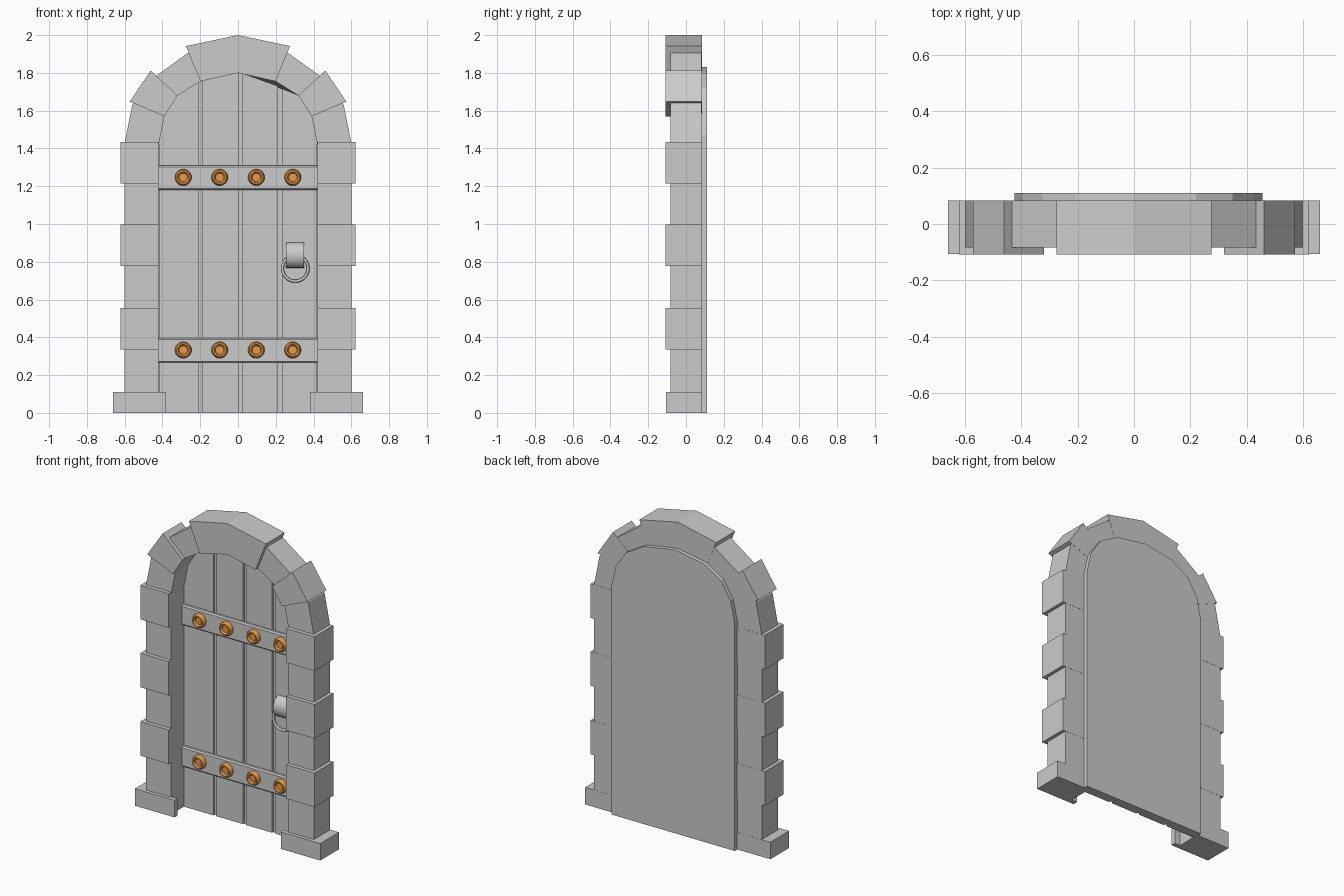
import bpy, bmesh, math
from mathutils import Matrix, Vector

if "Cube" in bpy.data.objects:
    bpy.data.objects.remove(bpy.data.objects["Cube"])


def finish(bm, name, smooth=False, mat=None):
    bmesh.ops.recalc_face_normals(bm, faces=bm.faces)
    me = bpy.data.meshes.new(name)
    bm.to_mesh(me)
    bm.free()
    ob = bpy.data.objects.new(name, me)
    bpy.context.collection.objects.link(ob)
    if mat:
        me.materials.append(mat)
    if smooth:
        bpy.ops.object.select_all(action='DESELECT')
        ob.select_set(True)
        bpy.context.view_layer.objects.active = ob
        bpy.ops.object.shade_smooth_by_angle(angle=math.radians(35))
    return ob


def prism(name, outline, y0, y1, smooth=False):
    """Extrude an x-z outline from y0 to y1."""
    bm = bmesh.new()
    f = bm.faces.new([bm.verts.new((x, y0, z)) for x, z in outline])
    ext = bmesh.ops.extrude_face_region(bm, geom=[f])
    bmesh.ops.translate(bm, vec=(0, y1 - y0, 0),
                        verts=[v for v in ext['geom'] if isinstance(v, bmesh.types.BMVert)])
    return finish(bm, name, smooth)


def side_profile(name, outline, x0, x1, smooth=False):
    """Extrude a y-z outline from x0 to x1."""
    bm = bmesh.new()
    a = [bm.verts.new((x0, y, z)) for y, z in outline]
    b = [bm.verts.new((x1, y, z)) for y, z in outline]
    n = len(outline)
    bm.faces.new(a)
    bm.faces.new(b)
    for i in range(n):
        bm.faces.new((a[i], a[(i + 1) % n], b[(i + 1) % n], b[i]))
    return finish(bm, name, smooth)


def both_sides(half):
    """Right half of an arch, foot to apex, mirrored to a full path."""
    return half + [(-x, z) for x, z in half[-2::-1]]


# Stone frame: four-cornered section swept over the arch
inner = both_sides([(.42, 0), (.42, 1.42), (.39, 1.57), (.32, 1.68), (.2, 1.755), (0, 1.8)])
outer = both_sides([(.6, 0), (.6, 1.43), (.56, 1.63), (.44, 1.78), (.265, 1.905), (0, 1.965)])
rear = list(inner)
rear[4] = (.2, 1.728)          # uneven rear edge at upper right
bm = bmesh.new()
rings = [[bm.verts.new((o[0], -.083, o[1])), bm.verts.new((i[0], -.083, i[1])),
          bm.verts.new((r[0], .083, r[1])), bm.verts.new((o[0], .083, o[1]))]
         for o, i, r in zip(outer, inner, rear)]
for p, q in zip(rings, rings[1:]):
    for k in range(4):
        bm.faces.new((p[k], p[(k + 1) % 4], q[(k + 1) % 4], q[k]))
bm.faces.new(rings[0])
bm.faces.new(rings[-1])
finish(bm, "stone_frame")

# Keystone, arch stones, side blocks and feet
prism("keystone", [(-.2, 1.755), (0, 1.8), (.2, 1.755), (.275, 1.942), (0, 2), (-.275, 1.942)],
      -.108, .084)
for s, side in ((-1, "left"), (1, "right")):
    prism("arch_stone_" + side,
          [(s * x, z) for x, z in [(.39, 1.57), (.32, 1.68), (.463, 1.812), (.573, 1.648)]],
          -.108, .084)
    for z in (.335, .777, 1.215):
        prism("side_block_" + side,
              [(s * .42, z), (s * .622, z), (s * .622, z + .22), (s * .42, z + .22)], -.108, .084)
    prism("foot_" + side, [(s * .42, 0), (s * .662, 0), (s * .662, .11), (s * .42, .11)], -.106, .084)
    prism("foot_lip_" + side, [(s * .38, 0), (s * .425, 0), (s * .425, .11), (s * .38, .11)],
          -.106, -.075)

# Door back panel, overlapping the frame at the rear
right = [(.457, 0), (.457, 1.47), (.425, 1.61), (.35, 1.72), (.22, 1.795), (0, 1.83)]
prism("door_panel", right + [(-x * .93, z) for x, z in right[-2::-1]], .06, .11)


# Planks, tops following the arch
def arch_top(x):
    pts = inner[1:-1]
    for (xa, za), (xb, zb) in zip(pts, pts[1:]):
        if xb <= x <= xa and xa > xb:
            return za + (zb - za) * (xa - x) / (xa - xb)


for x0, x1 in ((-.418, -.21), (-.19, .003), (.023, .21), (.235, .418)):
    tops = [p for p in inner[1:-1] if x0 < p[0] < x1]
    prism("plank", [(x0, 0), (x1, 0), (x1, arch_top(x1))] + tops + [(x0, arch_top(x0))], .048, .062)

# Bands and turned studs
orange = bpy.data.materials.new("copper_orange")
orange.diffuse_color = (.8, .32, .07, 1)
orange.use_nodes = True
orange.node_tree.nodes["Principled BSDF"].inputs["Base Color"].default_value = orange.diffuse_color
stud_profile = [(.044, 0), (.044, .016), (.037, .03), (.029, .03), (.022, .019), (0, .019)]
for z in (.333, 1.247):
    side_profile("band", [(.05, z - .067), (.035, z - .067), (.028, z - .06),
                          (.028, z + .055), (.035, z + .064), (.05, z + .064)], -.42, .42)
    for x in (-.29, -.097, .097, .29):
        bm = bmesh.new()
        vs = [bm.verts.new((r, -h, 0)) for r, h in stud_profile]
        es = [bm.edges.new(p) for p in zip(vs, vs[1:])]
        bmesh.ops.spin(bm, geom=vs + es, axis=(0, 1, 0), cent=(0, 0, 0),
                       angle=math.tau, steps=20)
        bmesh.ops.remove_doubles(bm, verts=bm.verts, dist=1e-4)
        bmesh.ops.translate(bm, verts=bm.verts, vec=(x, .029, z))
        finish(bm, "stud", True, orange)

# Handle: rounded clip with hanging ring
arc = [(.05 - .055 * math.sin(a), .835 + .067 * math.cos(a))
       for a in [math.pi * i / 12 for i in range(13)]]
side_profile("handle_clip", arc, .255, .35, True)
bpy.ops.mesh.primitive_torus_add(location=(.303, .022, .765), rotation=(math.pi / 2, 0, 0),
                                 major_radius=.068, minor_radius=.008,
                                 major_segments=32, minor_segments=8)
bpy.context.object.name = "handle_ring"
bpy.ops.object.shade_smooth_by_angle(angle=math.radians(60))
